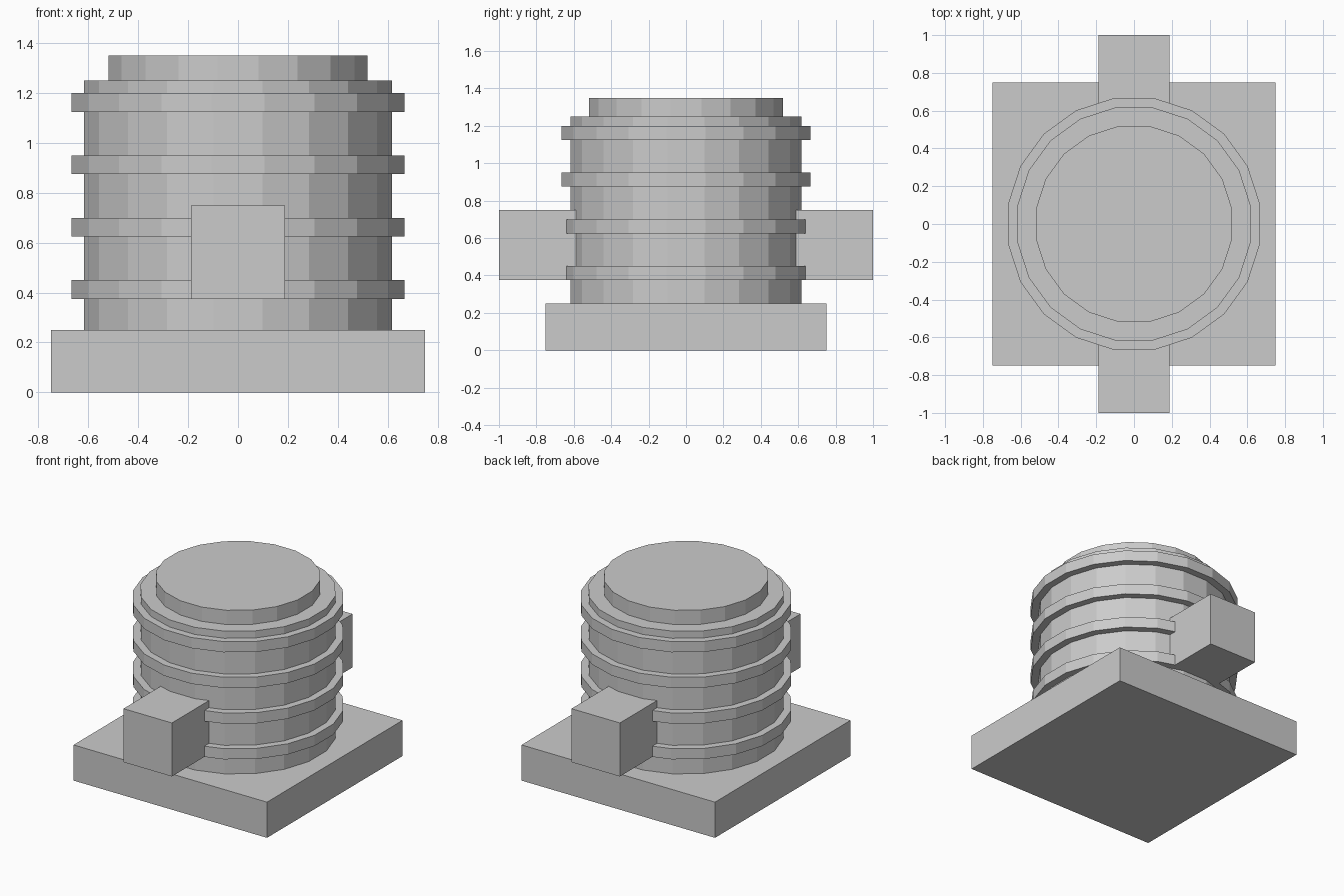
import bpy
import math

if "Cube" in bpy.data.objects:
    bpy.data.objects.remove(bpy.data.objects["Cube"])

SIDES = 20


def box(name, size, center):
    bpy.ops.mesh.primitive_cube_add(size=1, location=center)
    obj = bpy.context.object
    obj.name = name
    obj.scale = size
    bpy.ops.object.transform_apply(location=False, rotation=False, scale=True)
    return obj


def drum(name, radius, z0, z1):
    # half-step rotation puts flat facets on the main axes
    bpy.ops.mesh.primitive_cylinder_add(
        vertices=SIDES, radius=radius, depth=z1 - z0,
        location=(0, 0, (z0 + z1) / 2), rotation=(0, 0, math.pi / SIDES))
    obj = bpy.context.object
    obj.name = name
    return obj


# Square base slab
box("base", (1.5, 1.5, 0.25), (0, 0, 0.125))

# Barrel body and smaller top cap
drum("barrel", 0.625, 0.25, 1.25)
drum("top_cap", 0.525, 1.25, 1.35)

# Four evenly spaced raised bands
for i in range(4):
    z = 0.375 + 0.25 * i
    drum(f"band_{i + 1}", 0.675, z, z + 0.075)

# Blocks sticking out at front and back
for name, side in (("front_block", -1), ("back_block", 1)):
    box(name, (0.375, 0.5, 0.375), (0, side * 0.75, 0.5625))
